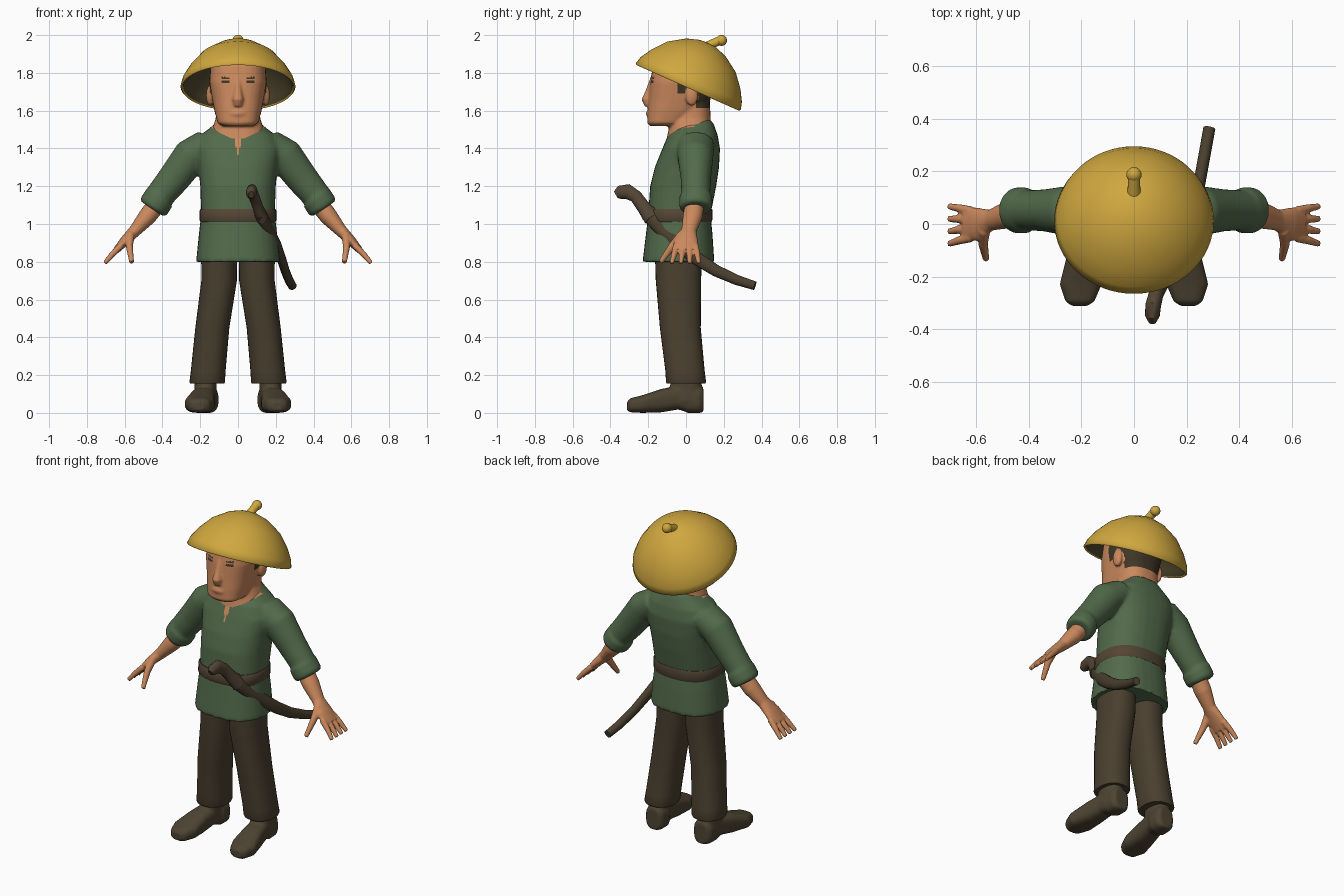
import bpy, bmesh, math
from mathutils import Vector, Matrix

if "Cube" in bpy.data.objects:
    bpy.data.objects.remove(bpy.data.objects["Cube"])

X, Y, Z = Vector((1, 0, 0)), Vector((0, 1, 0)), Vector((0, 0, 1))


def material(name, *rgb):
    m = bpy.data.materials.new(name)
    m.use_nodes = True
    m.diffuse_color = (*rgb, 1)
    m.node_tree.nodes["Principled BSDF"].inputs["Base Color"].default_value = (*rgb, 1)
    return m


straw = material("straw", .63, .39, .05)
straw_shade = material("hat lining", .085, .065, .028)
skin = material("skin", .60, .25, .11)
green = material("green cloth", .085, .145, .07)
brown = material("brown cloth", .068, .050, .028)
boot_brown = material("boot leather", .075, .057, .032)
leather = material("belt leather", .088, .060, .036)
hair = material("dark hair", .050, .037, .020)


def loft(bm, sections, side=X, axis=None, power=2.0, n=32):
    """Skin closed rings given as (x, y, z, half width along side, other half width)."""
    pts = [Vector(s[:3]) for s in sections]
    rings = []
    for i, s in enumerate(sections):
        t = axis or (pts[min(i + 1, len(pts) - 1)] - pts[max(i - 1, 0)]).normalized()
        u = (side - t * side.dot(t)).normalized()
        v = t.cross(u)
        ring = []
        for k in range(n):
            c, d = math.cos(math.tau * k / n), math.sin(math.tau * k / n)
            p = (u * s[3] * math.copysign(abs(c) ** (2 / power), c)
                 + v * s[4] * math.copysign(abs(d) ** (2 / power), d))
            ring.append(bm.verts.new(pts[i] + p))
        rings.append(ring)
    for a, b in zip(rings, rings[1:]):
        for k in range(n):
            bm.faces.new((a[k - 1], a[k], b[k], b[k - 1]))
    bm.faces.new(rings[0][::-1])
    bm.faces.new(rings[-1])


def stack(bm, levels, power=2.4):
    """Upright body from (z, half width, front y, back y)."""
    loft(bm, [(0, (f + b) / 2, z, w, (b - f) / 2) for z, w, f, b in levels], X, Z, power)


def ball(bm, centre, radii):
    bmesh.ops.create_uvsphere(bm, u_segments=20, v_segments=14, radius=1,
                              matrix=Matrix.Translation(centre) @ Matrix.Diagonal((*radii, 1)))


def finish(name, bm, mats, rule=None, voxel=0, smooth=4, angle=40):
    """Make the object, optionally fuse its pieces, then colour faces by rule."""
    bmesh.ops.recalc_face_normals(bm, faces=bm.faces)
    mesh = bpy.data.meshes.new(name)
    bm.to_mesh(mesh)
    bm.free()
    ob = bpy.data.objects.new(name, mesh)
    bpy.context.scene.collection.objects.link(ob)
    if voxel:
        r = ob.modifiers.new("fuse", 'REMESH')
        r.mode, r.voxel_size = 'VOXEL', voxel
        s = ob.modifiers.new("soften", 'SMOOTH')
        s.factor, s.iterations = .5, smooth
        graph = bpy.context.evaluated_depsgraph_get()
        ob.data = bpy.data.meshes.new_from_object(ob.evaluated_get(graph))
        ob.modifiers.clear()
        bpy.data.meshes.remove(mesh)
        ob.data.name = name
    ob.data.materials.clear()
    for m in mats:
        ob.data.materials.append(m)
    for p in ob.data.polygons:
        p.use_smooth = True
        p.material_index = rule(p) if rule else 0
    ob.data.set_sharp_from_angle(angle=math.radians(angle))
    return ob


def mirrored(sections, s):
    return [(p[0] * s, *p[1:]) for p in sections]


# Shirt: torso, sleeves and rolled cuffs, with an open V neck
bm = bmesh.new()
stack(bm, [(.80, .222, -.23, .15), (.95, .207, -.212, .14), (1.05, .195, -.2, .13),
           (1.2, .2, -.19, .16), (1.3, .21, -.165, .175), (1.4, .23, -.125, .18),
           (1.47, .2, -.095, .168), (1.52, .135, -.06, .15), (1.55, .1, 0, .135)])
sleeve = [(.16, .05, 1.42, .1, .085), (.25, .05, 1.36, .095, .095),
          (.34, .052, 1.24, .08, .085), (.43, .052, 1.13, .075, .075)]
cuff = [(.405, .052, 1.15, .078, .074), (.415, .052, 1.14, .088, .083),
        (.445, .052, 1.095, .088, .083), (.455, .052, 1.08, .078, .072)]
for s in (-1, 1):
    loft(bm, mirrored(sleeve, s), Y)
    loft(bm, mirrored(cuff, s), Y)


def neckline(p):
    x, y, z = abs(p.center.x), p.center.y, p.center.z
    return int(y < .04 and z > min(1.37 + 4 * x, 1.44 + .5 * x))


finish("shirt", bm, [green, skin], neckline, .01, 4)

# Belt
bm = bmesh.new()
stack(bm, [(1.01, .198, -.207, .135), (1.02, .204, -.212, .139),
           (1.07, .204, -.21, .141), (1.08, .198, -.204, .138)])
finish("belt", bm, [leather])

# Head, nose, ears and neck, with hair, brows and eyes
bm = bmesh.new()
stack(bm, [(1.518, .08, -.19, -.03), (1.535, .108, -.205, .0), (1.6, .125, -.203, .08),
           (1.66, .137, -.197, .13), (1.75, .152, -.19, .15), (1.84, .145, -.175, .14),
           (1.9, .1, -.1, .1)], 2.6)
stack(bm, [(1.42, .15, -.11, .12), (1.5, .138, -.092, .13), (1.56, .118, -.085, .13),
           (1.7, .11, -.05, .125)])
loft(bm, [(0, -.17, 1.77, .016, .02), (0, -.19, 1.7, .021, .025),
          (0, -.2, 1.66, .03, .036), (0, -.19, 1.63, .026, .03)])
ball(bm, (0, -.19, 1.585), (.05, .022, .022))
for s in (-1, 1):
    ball(bm, (s * .147, .03, 1.68), (.022, .034, .055))


def head_colour(p):
    x, y, z = abs(p.center.x), p.center.y, p.center.z
    ear = x > .12 and (((y - .03) / .036) ** 2 + ((z - 1.68) / .058) ** 2) < 1
    crown = z > 1.845 or (y > -.045 and z > 1.69) or (y > .05 and z > 1.615)
    eye = y < -.1 and abs(x - .067) < .02 and (1.746 < z < 1.76 or 1.77 < z < 1.778)
    return int(eye or (crown and not ear))


finish("head", bm, [skin, hair], head_colour, .007, 4)

# Hat: turned dome with a lining, tilted back
bm = bmesh.new()
dome = [(.304, .0), (.293, .04), (.258, .1), (.198, .172), (.113, .228), (.045, .25), (.002, .254)]
lining = [(max(r - .014, .002), max(h - .014, -.002)) for r, h in dome][::-1]
profile = lining + [(.297, -.008)] + dome
loft(bm, [(0, 0, h, r, r) for r, h in profile], X, Z, 2, 64)
lined = 64 * (len(lining) - 1)
hat = finish("hat", bm, [straw, straw_shade], lambda p: int(p.index < lined), angle=60)
hat.data.transform(Matrix.Translation((0, .012, 1.728)) @ Matrix.Rotation(math.radians(-24), 4, 'X'))

bm = bmesh.new()
loft(bm, [(0, .11, 1.93, .034, .034), (0, .14, 1.955, .023, .023), (0, .185, 1.973, .024, .024)], n=20)
ball(bm, (0, .188, 1.972), (.029, .029, .029))
finish("hat_knob", bm, [straw])

# Limbs, one set for each side
forearm = [(.41, .052, 1.13, .05, .05), (.48, .035, 1.04, .052, .048),
           (.545, .015, .965, .04, .033), (.6, 0, .91, .064, .026), (.645, -.002, .86, .066, .018)]
trouser = [(.163, 0, .155, .09, .102), (.163, 0, .165, .094, .106), (.158, -.005, .22, .092, .104),
           (.136, -.03, .45, .09, .108), (.1, -.04, .7, .094, .12), (.1, -.04, .86, .095, .125)]
shoe = [(.207, -.312, .036, .03, .022), (.206, -.295, .04, .055, .037), (.203, -.23, .047, .08, .047),
        (.19, -.13, .065, .068, .062), (.178, -.04, .08, .06, .062), (.172, 0, .075, .06, .07),
        (.168, .01, .07, .065, .071), (.166, .07, .07, .062, .071), (.166, .092, .07, .045, .065)]
ankle = [(.18, -.02, .06, .058, .09), (.172, 0, .12, .058, .085), (.17, 0, .2, .06, .08)]
for s, label in ((1, "left"), (-1, "right")):
    bm = bmesh.new()
    loft(bm, mirrored(forearm, s), Y)
    for k in range(4):
        y = .05 - .034 * k
        finger = [(.62, y, .885, .018, .018), (.665, y * 1.2, .84, .016, .016),
                  (.705, y * 1.4 - .003, .793, .012, .012)]
        loft(bm, mirrored(finger, s), Y, n=12)
    thumb = [(.57, -.02, .945, .026, .024), (.575, -.075, .88, .021, .019), (.563, -.135, .797, .013, .013)]
    loft(bm, mirrored(thumb, s), Y, n=12)
    finish(label + "_arm", bm, [skin], None, .006, 3)

    bm = bmesh.new()
    loft(bm, mirrored(trouser, s), X, Z, 2.3)
    finish(label + "_trouser_leg", bm, [brown])

    bm = bmesh.new()
    loft(bm, mirrored(shoe, s), X, Y, 2.8)
    loft(bm, mirrored(ankle, s), X, Z, 2.3)
    finish(label + "_boot", bm, [boot_brown], None, .008, 3)

# Curved sword in its sheath, tucked through the belt
bm = bmesh.new()
loft(bm, [(.07, -.372, 1.155, .015, .02), (.07, -.35, 1.167, .028, .036), (.073, -.31, 1.172, .03, .04),
          (.085, -.265, 1.145, .028, .034), (.105, -.225, 1.09, .028, .036), (.13, -.18, 1.03, .032, .044)], n=20)
finish("sword_handle", bm, [leather])

bm = bmesh.new()
loft(bm, [(.115, -.2, 1.06, .03, .045), (.16, -.12, .97, .03, .042), (.205, -.03, .885, .026, .038),
          (.23, .06, .815, .024, .035), (.25, .16, .752, .023, .031), (.27, .27, .703, .023, .027),
          (.287, .365, .673, .023, .023)], n=20)
finish("sword_sheath", bm, [brown])
